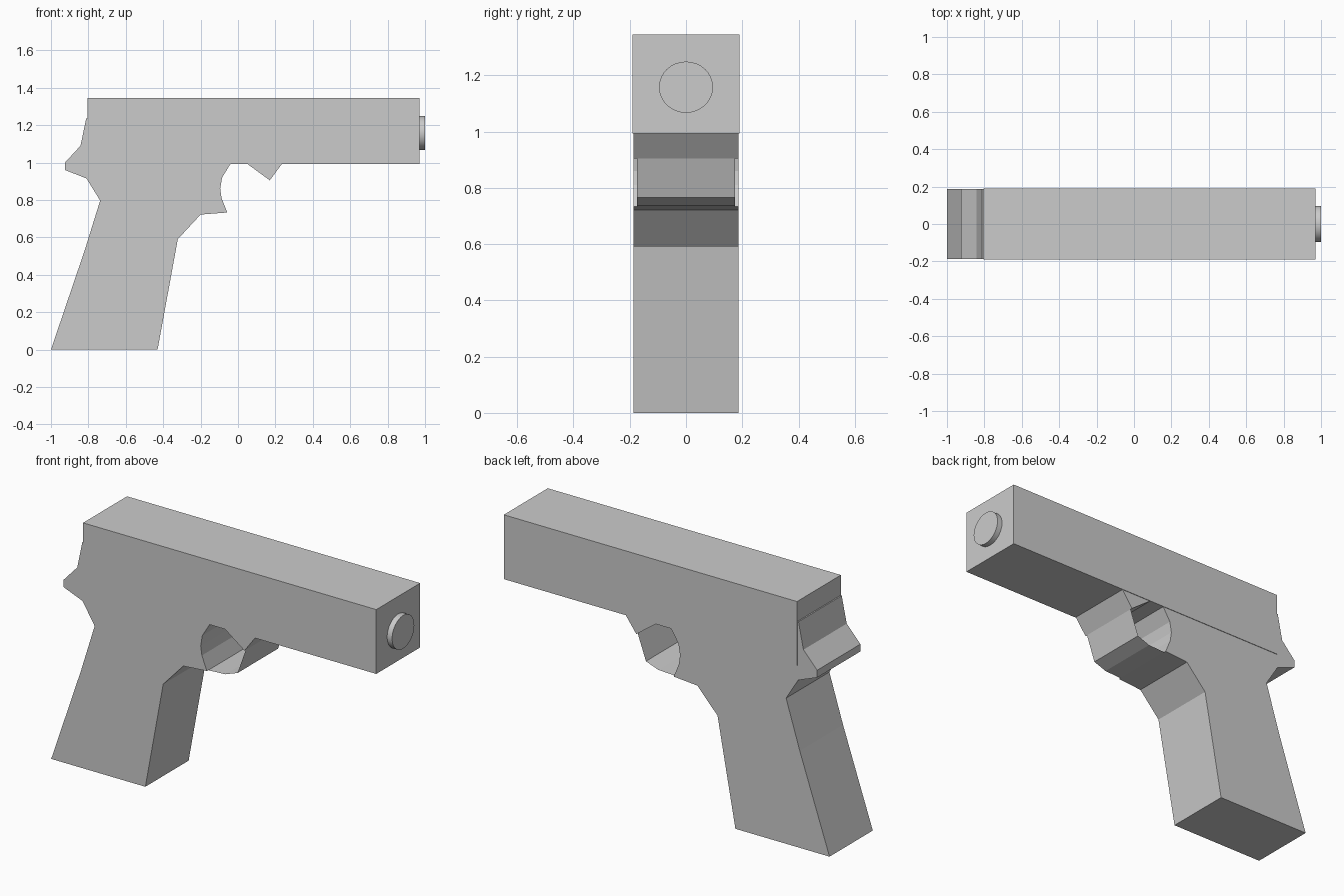
import bpy, bmesh, math

cube = bpy.data.objects.get("Cube")
if cube:
    bpy.data.objects.remove(cube, do_unlink=True)

# Single plain grey
grey = bpy.data.materials.new("plain grey")
grey.use_nodes = True
grey.diffuse_color = (0.6, 0.6, 0.6, 1)
grey.node_tree.nodes["Principled BSDF"].inputs["Base Color"].default_value = (0.6, 0.6, 0.6, 1)


def finish(name, bm):
    mesh = bpy.data.meshes.new(name)
    bm.to_mesh(mesh)
    bm.free()
    mesh.materials.append(grey)
    obj = bpy.data.objects.new(name, mesh)
    bpy.context.collection.objects.link(obj)
    return obj


def prism(name, profile, half):
    """Extrude a closed x-z profile across the width."""
    bm = bmesh.new()
    face = bm.faces.new([bm.verts.new((x, -half, z)) for x, z in profile])
    out = bmesh.ops.extrude_face_region(bm, geom=[face])
    moved = [v for v in out["geom"] if isinstance(v, bmesh.types.BMVert)]
    bmesh.ops.translate(bm, verts=moved, vec=(0, 2 * half, 0))
    bmesh.ops.recalc_face_normals(bm, faces=bm.faces)
    return finish(name, bm)


def sheet(name, path, half):
    """Sweep an open x-z path across the width as a thin skin."""
    bm = bmesh.new()
    rows = [[bm.verts.new((x, y, z)) for y in (-half, half)] for x, z in path]
    for a, b in zip(rows, rows[1:]):
        bm.faces.new((a[0], b[0], b[1], a[1]))
    return finish(name, bm)


# Long upper block
prism("slide", [(-0.805, 0.993), (0.97, 0.993), (0.97, 1.345), (-0.805, 1.345)], 0.19)

# Grip, rear spur and rear half of the finger opening
prism("frame", [
    (-0.79, 1.235), (-0.812, 1.235), (-0.842, 1.09), (-0.925, 1.0), (-0.925, 0.96),
    (-0.81, 0.915), (-0.737, 0.797), (-0.82, 0.53), (-1.0, 0), (-0.43, 0),
    (-0.322, 0.59), (-0.2, 0.722), (-0.057, 0.733), (-0.088, 0.81),
    (-0.095, 0.86), (-0.085, 0.92), (-0.04, 0.993), (-0.04, 1.1)], 0.187)

# Solid lug in front of the finger opening
prism("guard_lug", [(0.04, 1.0), (0.17, 0.905), (0.24, 1.0)], 0.187)

# Thin guard curving under the finger opening
sheet("trigger_guard", [(-0.057, 0.733), (0.045, 0.738), (0.12, 0.765), (0.17, 0.905)], 0.175)

# Muzzle disc, slightly flattened in height
bpy.ops.mesh.primitive_cylinder_add(vertices=32, radius=1, depth=0.08,
                                    location=(0.96, 0, 1.158), rotation=(0, math.pi / 2, 0))
muzzle = bpy.context.object
muzzle.name = "muzzle"
muzzle.scale = (0.091, 0.096, 1)
bpy.ops.object.transform_apply(location=False, rotation=True, scale=True)
muzzle.data.materials.append(grey)
bpy.ops.object.shade_smooth_by_angle(angle=math.radians(30))
